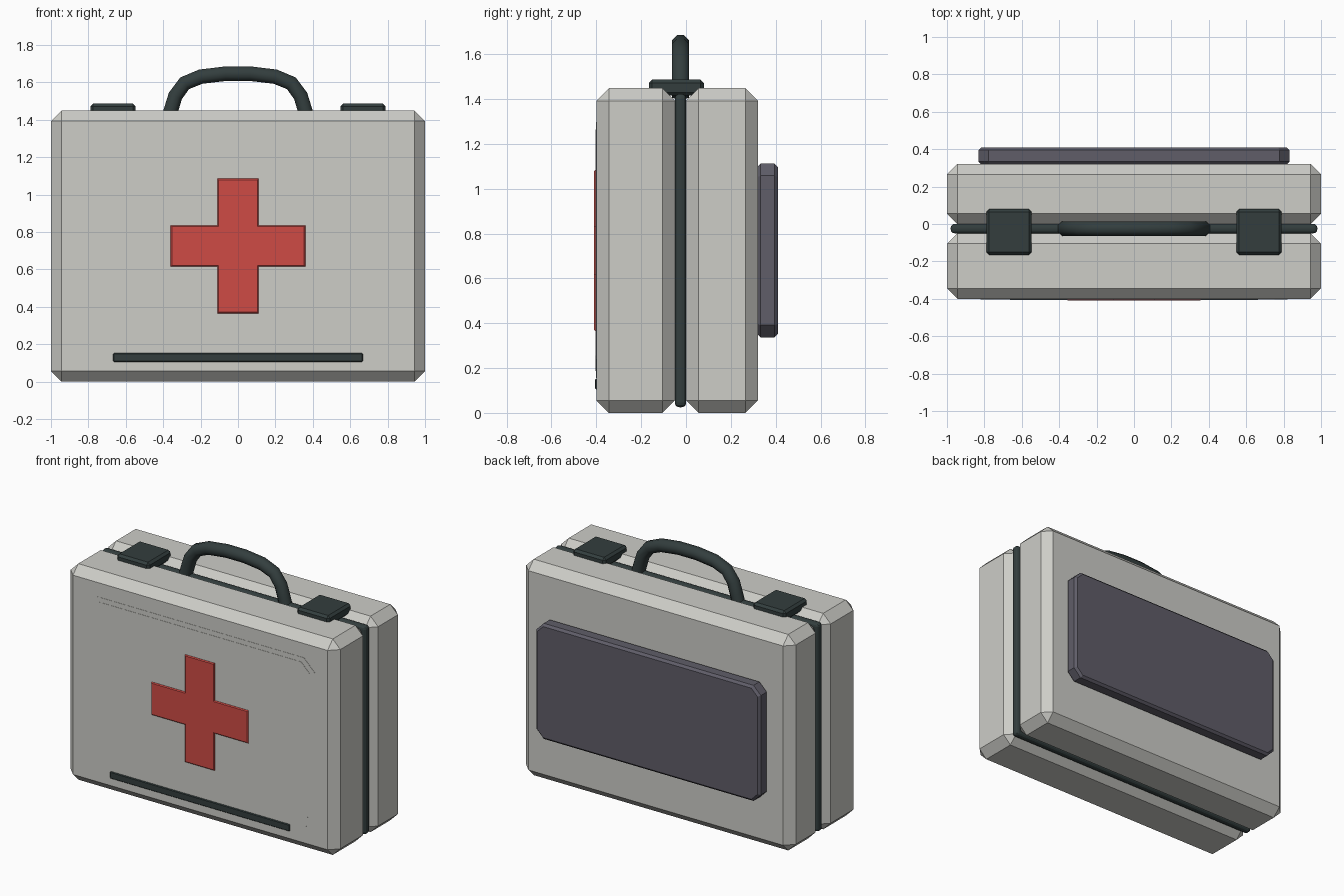
import bpy, bmesh, math
from mathutils import Vector

cube = bpy.data.objects.get("Cube")
if cube:
    bpy.data.objects.remove(cube, do_unlink=True)


def material(name, rgb):
    m = bpy.data.materials.new(name)
    m.use_nodes = True
    m.diffuse_color = (*rgb, 1)
    m.node_tree.nodes["Principled BSDF"].inputs["Base Color"].default_value = (*rgb, 1)
    return m


CASE = material("light grey plastic", (0.61, 0.61, 0.575))
DARK = material("dark green rubber", (0.033, 0.048, 0.048))
RED = material("red", (0.62, 0.07, 0.06))
POUCH = material("purple grey", (0.115, 0.11, 0.14))


def finish(name, bm, mat, bevel=0, segments=1, smooth=False):
    bmesh.ops.recalc_face_normals(bm, faces=bm.faces)
    mesh = bpy.data.meshes.new(name)
    bm.to_mesh(mesh)
    bm.free()
    mesh.materials.append(mat)
    ob = bpy.data.objects.new(name, mesh)
    bpy.context.collection.objects.link(ob)
    if bevel:
        mod = ob.modifiers.new("Bevel", 'BEVEL')
        mod.width, mod.segments = bevel, segments
        mod.limit_method = 'ANGLE'
        mod.angle_limit = math.radians(30)
    if smooth:
        bpy.ops.object.select_all(action='DESELECT')
        ob.select_set(True)
        bpy.context.view_layer.objects.active = ob
        bpy.ops.object.shade_smooth_by_angle(angle=math.radians(50))
    return ob


def box(name, lo, hi, mat, bevel=0, segments=1):
    bm = bmesh.new()
    bmesh.ops.create_cube(bm, size=1)
    for v in bm.verts:
        v.co = [a + (c + 0.5) * (b - a) for a, b, c in zip(lo, hi, v.co)]
    return finish(name, bm, mat, bevel, segments)


def prism(name, outline, y0, y1, mat, bevel_y=None, bevel=0):
    """Extrude an x-z outline along y, optionally chamfering the rims at the given depths."""
    bm = bmesh.new()
    face = bm.faces.new([bm.verts.new((x, y0, z)) for x, z in outline])
    out = bmesh.ops.extrude_face_region(bm, geom=[face])
    for v in out["geom"]:
        if isinstance(v, bmesh.types.BMVert):
            v.co.y = y1
    if bevel:
        rims = [e for e in bm.edges
                if any(all(abs(v.co.y - y) < 1e-5 for v in e.verts) for y in bevel_y)]
        bmesh.ops.bevel(bm, geom=rims, offset=bevel, segments=1, affect='EDGES')
    return finish(name, bm, mat)


def cut_rect(w, z0, z1, c):
    """Rectangle with its corners cut off."""
    return [(-w + c, z0), (w - c, z0), (w, z0 + c), (w, z1 - c),
            (w - c, z1), (-w + c, z1), (-w, z1 - c), (-w, z0 + c)]


# Two chamfered half shells with a rubber seal between them
box("front_shell", (-1, -0.4, 0), (1, -0.049, 1.448), CASE, 0.056)
box("back_shell", (-1, 0, 0), (1, 0.321, 1.448), CASE, 0.056)
box("seal", (-0.98, -0.05, 0.025), (0.98, 0.001, 1.423), DARK, 0.021, 3)

# Shallow stepped panel on the front
prism("front_panel_rim", cut_rect(0.855, 0.155, 1.297, 0.085), -0.39, -0.4015, CASE)
prism("front_panel", cut_rect(0.82, 0.187, 1.265, 0.07), -0.39, -0.403, CASE)

# Red cross
a, b, mid = 0.11, 0.36, 0.725
quarter = [(a, b), (a, a), (b, a)]
cross = []
for turn in range(4):
    for x, z in quarter:
        for _ in range(turn):
            x, z = z, -x
        cross.append((x, mid + z))
prism("cross", cross, -0.39, -0.41, RED, [-0.41], 0.006)

# Label strip near the bottom
box("front_strip", (-0.667, -0.406, 0.105), (0.667, -0.38, 0.152), DARK, 0.005)

# Pouch on the back
prism("back_pouch", cut_rect(0.832, 0.337, 1.112, 0.054), 0.318, 0.41, POUCH, [0.318, 0.41], 0.015)

# Latches bridging the two shells
for side, x in (("left", 0.668), ("right", -0.668)):
    box(side + "_latch", (x - 0.121, -0.166, 1.415), (x + 0.121, 0.08, 1.486), DARK, 0.015)

# Handle: an eight sided tube swept along a mirrored path
half = [(0.37, 1.41), (0.357, 1.455), (0.335, 1.527), (0.285, 1.595), (0.2, 1.63), (0.068, 1.646)]
path = [Vector((x, -0.0245, z)) for x, z in half]
path += [Vector((-p.x, p.y, p.z)) for p in reversed(path)]
bm = bmesh.new()
rings = []
for i, p in enumerate(path):
    before, after = path[max(i - 1, 0)], path[min(i + 1, len(path) - 1)]
    along = (after - before).normalized()
    across = Vector((0, 1, 0))
    up = along.cross(across)
    ring = []
    for k in range(8):
        t = math.pi * (k + 0.5) / 4
        ring.append(bm.verts.new(p + 0.042 * (across * math.cos(t) + up * math.sin(t))))
    rings.append(ring)
for r, s in zip(rings, rings[1:]):
    for k in range(8):
        bm.faces.new((r[k], r[(k + 1) % 8], s[(k + 1) % 8], s[k]))
bm.faces.new(rings[0])
bm.faces.new(rings[-1])
finish("handle", bm, DARK, smooth=True)
